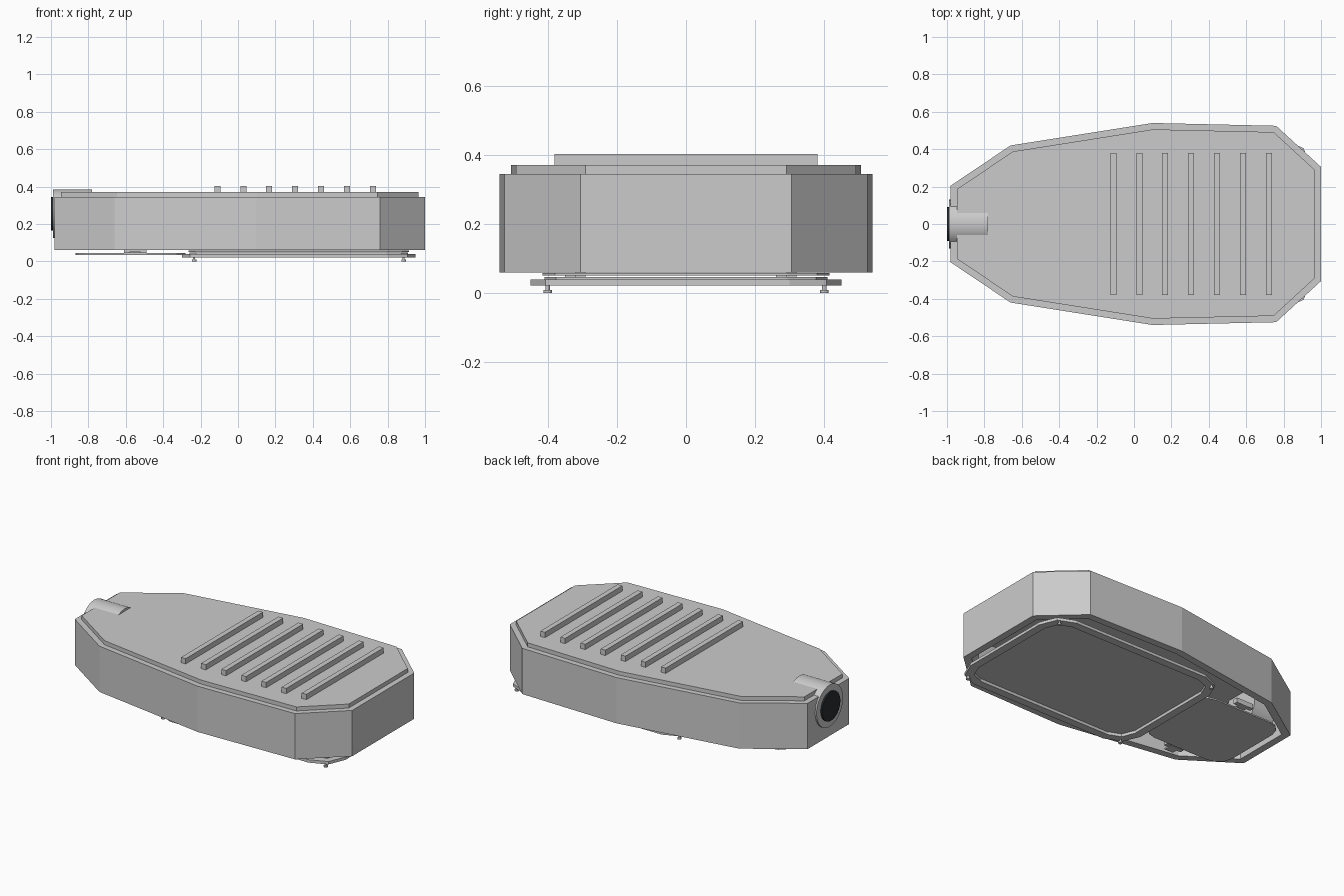
import bpy, bmesh, math
from mathutils import Vector

if "Cube" in bpy.data.objects:
    bpy.data.objects.remove(bpy.data.objects["Cube"])


def make(name, verts, faces):
    mesh = bpy.data.meshes.new(name)
    mesh.from_pydata(verts, [], faces)
    bm = bmesh.new()
    bm.from_mesh(mesh)
    bmesh.ops.recalc_face_normals(bm, faces=bm.faces)
    bm.to_mesh(mesh)
    bm.free()
    ob = bpy.data.objects.new(name, mesh)
    bpy.context.collection.objects.link(ob)
    return ob


def prism(name, pts, z0, z1):
    n = len(pts)
    verts = [(x, y, z) for z in (z0, z1) for x, y in pts]
    faces = [(i, (i + 1) % n, n + (i + 1) % n, n + i) for i in range(n)]
    return make(name, verts, faces + [tuple(range(n)), tuple(range(n, 2 * n))])


def ring(name, pts, width, z0, z1):
    n = len(pts)
    loops = [(pts, z0), (pts, z1), (inset(pts, width), z1), (inset(pts, width), z0)]
    verts = [(x, y, z) for loop, z in loops for x, y in loop]
    faces = []
    for k in range(4):
        a, b = k * n, (k + 1) % 4 * n
        faces += [(a + i, a + (i + 1) % n, b + (i + 1) % n, b + i) for i in range(n)]
    return make(name, verts, faces)


def inset(pts, d):
    # mitred inward offset of a counter-clockwise outline
    out = []
    for i, p in enumerate(pts):
        p, a, b = Vector(p), Vector(pts[i - 1]), Vector(pts[(i + 1) % len(pts)])
        u, v = (p - a).normalized(), (b - p).normalized()
        n1, n2 = Vector((-u.y, u.x)), Vector((-v.y, v.x))
        out.append(tuple(p + (n1 + n2) * d / (1 + n1.dot(n2))))
    return out


def rounded(x0, x1, hy, r, seg):
    pts = []
    corners = [(x1 - r, hy - r), (x0 + r, hy - r), (x0 + r, r - hy), (x1 - r, r - hy)]
    for k, (cx, cy) in enumerate(corners):
        for s in range(seg + 1):
            a = math.pi / 2 * (k + s / seg)
            pts.append((cx + r * math.cos(a), cy + r * math.sin(a)))
    return pts


def box(name, x0, x1, y0, y1, z0, z1):
    return prism(name, [(x0, y0), (x1, y0), (x1, y1), (x0, y1)], z0, z1)


def circle(cx, cy, r, n):
    return [(cx + r * math.cos(2 * math.pi * i / n), cy + r * math.sin(2 * math.pi * i / n)) for i in range(n)]


def lay_along_x(ob, z):
    ob.rotation_euler = (0, math.pi / 2, 0)
    ob.location.z = z


# Open-bottomed housing shell and raised lid
half = [(1.0, 0.305), (0.76, 0.525), (0.10, 0.54), (-0.66, 0.42), (-0.98, 0.205)]
outline = half + [(x, -y) for x, y in reversed(half)]
ring("housing", outline, 0.045, 0.06, 0.345)
prism("lid", inset(outline, 0.034), 0.345, 0.37)

# Cooling ribs
for i in range(7):
    x = -0.11 + i * 0.1385
    box(f"cooling_rib_{i}", x - 0.016, x + 0.016, -0.38, 0.38, 0.365, 0.403)

# Pole socket with dark bore
tube = prism("pole_socket", circle(0, 0, 0.13, 32), -0.99, -0.78)
bore = prism("socket_bore", circle(0, 0, 0.09, 32), -1.0, -0.985)
dark = bpy.data.materials.new("dark")
dark.diffuse_color = (0.02, 0.025, 0.03, 1)
dark.use_nodes = True
dark.node_tree.nodes["Principled BSDF"].inputs["Base Color"].default_value = dark.diffuse_color
bore.data.materials.append(dark)
for ob in (tube, bore):
    lay_along_x(ob, 0.255)
    ob.select_set(True)
bpy.context.view_layer.objects.active = tube
bpy.ops.object.shade_smooth_by_angle()

# Lens frame, glass and gasket
frame = rounded(-0.30, 0.95, 0.45, 0.15, 2)
ring("lens_frame", frame, 0.05, 0.022, 0.04)
prism("lens_glass", inset(frame, 0.04), 0.04, 0.047)
ring("lens_gasket", inset(frame, 0.035), 0.03, 0.051, 0.058)

# Frame screws
for x in (-0.235, 0.885):
    for y in (-0.4, 0.4):
        prism("screw_head", circle(x, y, 0.012, 12), 0, 0.009)
        prism("screw_shaft", circle(x, y, 0.006, 12), 0.008, 0.024)

# Driver cover and its clips
prism("driver_cover", rounded(-0.87, -0.28, 0.275, 0.1, 3), 0.035, 0.044)
for s in (-1, 1):
    y = 0.305 * s
    box("cover_clip", -0.61, -0.49, y - 0.014, y + 0.014, 0.045, 0.075)
    box("cover_clip_tab", -0.58, -0.52, y - 0.045, y + 0.014, 0.044, 0.054)
